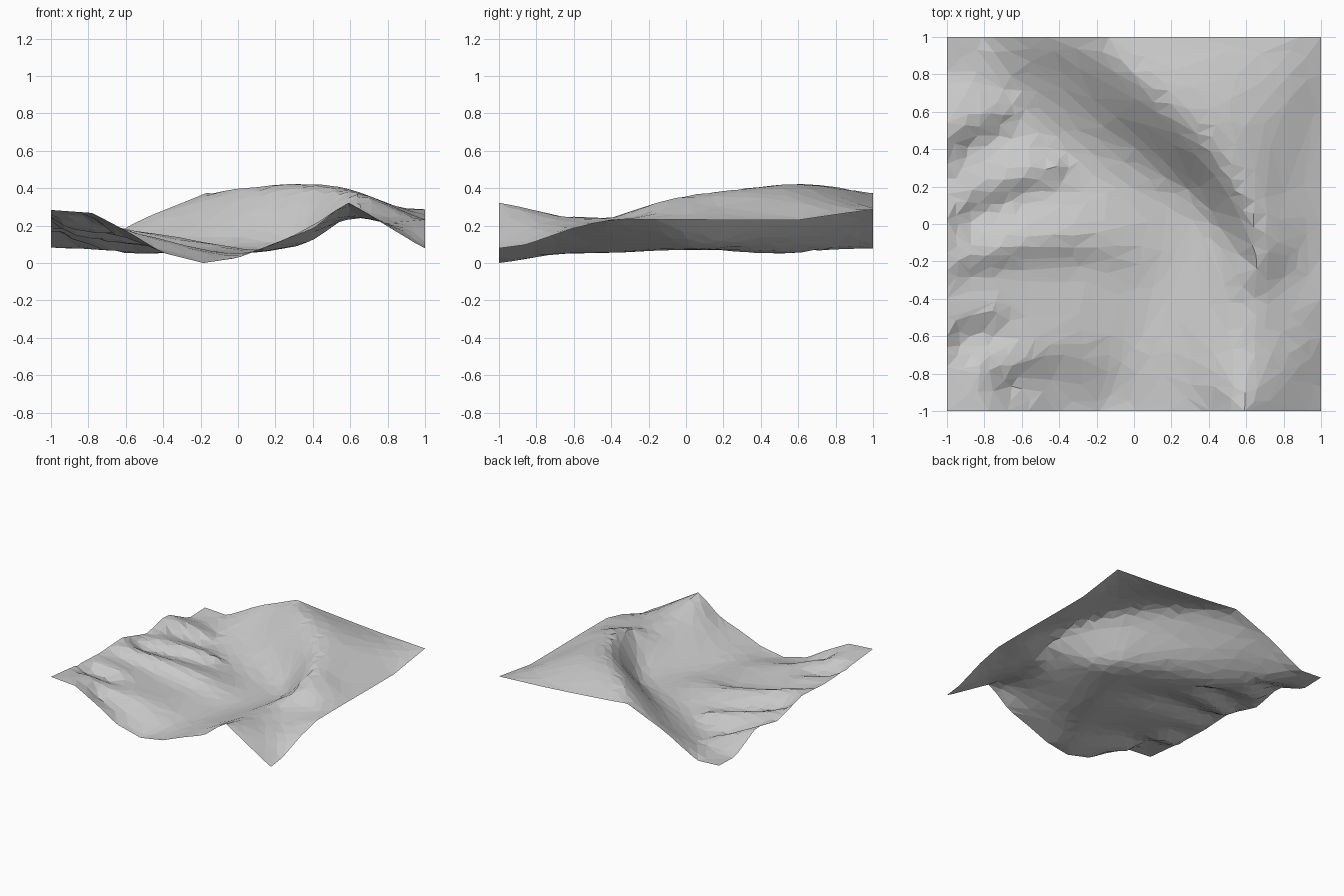
import bpy, bmesh, math, random
from mathutils import Vector

if "Cube" in bpy.data.objects:
    bpy.data.objects.remove(bpy.data.objects["Cube"])

random.seed(4)

# Rim heights, as (position along the edge, z)
front_rim = [(-1, .285), (-.78, .27), (-.6, .18), (-.4, .055), (-.18, 0), (0, .03),
             (.2, .11), (.4, .18), (.58, .33), (.78, .21), (1, .08)]
right_rim = [(-1, .08), (-.85, .1), (-.6, .19), (-.4, .235), (.6, .23), (1, .29)]
back_rim = [(-1, .09), (-.8, .08), (-.5, .245), (-.17, .375), (.2, .34), (.6, .31), (1, .29)]
left_rim = [(-1, .285), (-.6, .25), (-.4, .24), (-.05, .255), (.23, .165), (.5, .225),
            (.79, .085), (1, .09)]

# Main ridge, foot of its steep face, and the valley floor
ridge = [(-.17, 1, .375), (0, .8, .4), (.2, .61, .41), (.45, .34, .39),
         (.62, .06, .37), (.66, -.12, .34), (.62, -.4, .24), (.6, -.65, .25), (.58, -1, .33)]
face_foot = [(-.4, .82, .19), (-.15, .53, .15), (.05, .36, .13), (.31, .19, .13),
             (.42, .03, .14), (.57, -.16, .24)]
valley = [(-.9, .95, .085), (-.6, .6, .055), (-.45, .42, .05), (-.1, .2, .07),
          (.2, 0, .075), (.2, -.3, .07), (0, -.7, .05), (-.18, -1, 0)]
east_shelf = [(.8, -.3, .24), (.8, -.6, .21)]
east_shoulder = [(.8, .15, .305), (.78, .55, .33), (.85, .8, .305)]
plateau_edge = [(-.8, -.95, .265), (-.81, -.75, .25)]

# Crests of the side ribs that run down into the valley
ribs = [
    [(-1, .48, .215), (-.7, .61, .11)],
    [(-1, .1, .21), (-.6, .27, .15), (-.32, .33, .09)],
    [(-.9, -.18, .25), (-.6, -.1, .19), (-.3, -.08, .14), (0, -.15, .08)],
    [(-.95, -.5, .24), (-.74, -.46, .2)],
    [(-.66, -.75, .2), (-.45, -.68, .14), (-.22, -.64, .08)],
]


def rim(points, axis, side):
    """Place an edge profile on one side of the square."""
    return [(p, side, z) if axis == 'x' else (side, p, z) for p, z in points]


def gully(rib):
    """Foot of a rib's steep south side."""
    return [(x, y - .12, z - .05 if z > .1 else z - .015) for x, y, z in rib]


lines = [rim(front_rim, 'x', -1), rim(back_rim, 'x', 1),
         rim(left_rim, 'y', -1), rim(right_rim, 'y', 1),
         ridge, valley, face_foot, east_shelf, east_shoulder, plateau_edge]
lines += ribs + [gully(r) for r in ribs]

# Sample all feature lines
samples = []
for line in lines:
    for a, b in zip(line, line[1:]):
        a, b = Vector(a), Vector(b)
        n = max(1, math.ceil((b - a).length / .12))
        for i in range(n + 1):
            p = a.lerp(b, i / n)
            if all((p.xy - q.xy).length > .05 for q in samples):
                samples.append(p)


def solve(m):
    """Gaussian elimination on an augmented matrix."""
    n = len(m)
    for c in range(n):
        k = max(range(c, n), key=lambda r: abs(m[r][c]))
        m[c], m[k] = m[k], m[c]
        for r in range(c + 1, n):
            f = m[r][c] / m[c][c]
            if f:
                m[r][c:] = [u - f * v for u, v in zip(m[r][c:], m[c][c:])]
    out = [0] * n
    for r in reversed(range(n)):
        out[r] = (m[r][n] - sum(m[r][j] * out[j] for j in range(r + 1, n))) / m[r][r]
    return out


BASE = .17
weights = solve([[math.hypot(p.x - q.x, p.y - q.y) for q in samples] + [p.z - BASE]
                 for p in samples])


def height(x, y):
    return BASE + sum(w * math.hypot(x - q.x, y - q.y) for w, q in zip(weights, samples))


# Terrain sheet: jittered grid draped over the feature lines
N = 34
bm = bmesh.new()
bmesh.ops.create_grid(bm, x_segments=N, y_segments=N, size=1)
step = 2 / N
for v in bm.verts:
    if abs(v.co.x) < .999:
        v.co.x += random.uniform(-.25, .25) * step
    if abs(v.co.y) < .999:
        v.co.y += random.uniform(-.25, .25) * step
    v.co.z = height(v.co.x, v.co.y)
low = min(v.co.z for v in bm.verts)
for v in bm.verts:
    v.co.z -= low
bmesh.ops.triangulate(bm, faces=bm.faces[:])
mesh = bpy.data.meshes.new("terrain")
bm.to_mesh(mesh)
bm.free()
terrain = bpy.data.objects.new("terrain", mesh)
bpy.context.collection.objects.link(terrain)

# Thin to irregular low-poly facets
dec = terrain.modifiers.new("facets", 'DECIMATE')
dec.ratio = .35
